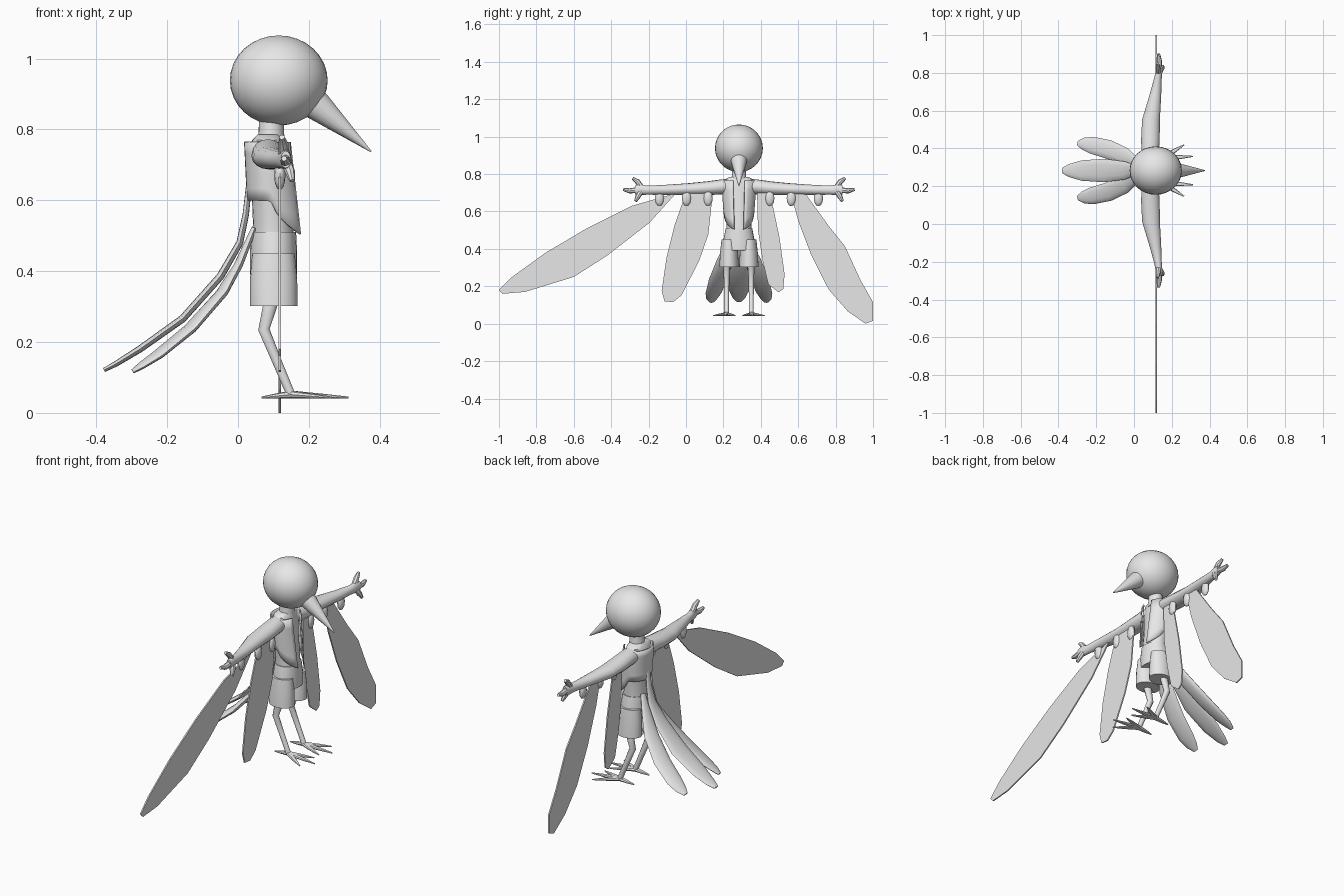
import bpy, bmesh, math
from mathutils import Vector

cube = bpy.data.objects.get("Cube")
if cube:
    bpy.data.objects.remove(cube, do_unlink=True)

grey = bpy.data.materials.new("plain grey")
grey.use_nodes = True
grey.diffuse_color = (0.8, 0.8, 0.8, 1)
grey.node_tree.nodes["Principled BSDF"].inputs["Base Color"].default_value = (0.8, 0.8, 0.8, 1)

MID = 0.283  # y of the body's own mirror plane
X, Y, Z = Vector((1, 0, 0)), Vector((0, 1, 0)), Vector((0, 0, 1))


def finish(name, bm, smooth=True):
    bmesh.ops.recalc_face_normals(bm, faces=bm.faces[:])
    mesh = bpy.data.meshes.new(name)
    bm.to_mesh(mesh)
    bm.free()
    mesh.materials.append(grey)
    obj = bpy.data.objects.new(name, mesh)
    bpy.context.collection.objects.link(obj)
    if smooth:
        bpy.ops.object.select_all(action="DESELECT")
        obj.select_set(True)
        bpy.context.view_layer.objects.active = obj
        bpy.ops.object.shade_smooth_by_angle(angle=math.radians(40))
    return obj


def loft(name, rings, sides=16):
    """Skin elliptical rings given as (centre, half axis, half axis)."""
    bm = bmesh.new()
    loops = []
    for c, a, b in rings:
        turns = [math.tau * i / sides for i in range(sides)]
        loops.append([bm.verts.new(c + a * math.cos(t) + b * math.sin(t)) for t in turns])
    for low, high in zip(loops, loops[1:]):
        for i in range(sides):
            j = (i + 1) % sides
            bm.faces.new((low[i], low[j], high[j], high[i]))
    bm.faces.new(loops[0][::-1])
    bm.faces.new(loops[-1])
    return finish(name, bm)


def sweep(name, path, radii, side, sides=8):
    """Tube along a path; radii are (along the side vector, across it)."""
    pts = [Vector(p) for p in path]
    rings = []
    for i, p in enumerate(pts):
        t = (pts[min(i + 1, len(pts) - 1)] - pts[max(i - 1, 0)]).normalized()
        a = (side - t * side.dot(t)).normalized()
        rings.append((p, a * radii[i][0], t.cross(a) * radii[i][1]))
    return loft(name, rings, sides)


def upright(name, levels, y=MID, sides=24):
    """Stack of level rings given as (z, back x, front x, half width)."""
    return loft(name, [(Vector(((b + f) / 2, y, z)), X * (f - b) / 2, Y * w)
                       for z, b, f, w in levels], sides)


def ball(name, centre, size, segs=32):
    bm = bmesh.new()
    bmesh.ops.create_uvsphere(bm, u_segments=segs, v_segments=segs // 2, radius=1)
    for v in bm.verts:
        v.co = Vector(centre) + Vector([v.co[k] * size[k] for k in range(3)])
    return finish(name, bm)


def plate(name, outline, x=0.118, thick=0.007):
    """Flat feather in the y-z plane."""
    bm = bmesh.new()
    face = bm.faces.new([bm.verts.new((x - thick / 2, y, z)) for y, z in outline])
    made = bmesh.ops.extrude_face_region(bm, geom=[face])["geom"]
    for v in made:
        if isinstance(v, bmesh.types.BMVert):
            v.co.x += thick
    return finish(name, bm, False)


# Head, beak and neck
ball("head", (0.115, MID, 0.938), (0.138, 0.128, 0.127))
sweep("beak", [(0.19, MID, 0.894), (0.225, MID, 0.865), (0.376, MID, 0.737)],
      [(0.046, 0.046), (0.042, 0.042), (0.002, 0.002)], Y, 16)
upright("neck", [(0.75, 0.05, 0.135, 0.045), (0.79, 0.058, 0.13, 0.038), (0.85, 0.06, 0.13, 0.037)])

# Torso and shorts
upright("torso", [(0.47, 0.04, 0.16, 0.068), (0.54, 0.042, 0.155, 0.066), (0.64, 0.038, 0.14, 0.078),
                  (0.73, 0.034, 0.135, 0.086), (0.77, 0.04, 0.13, 0.078), (0.785, 0.055, 0.12, 0.05)])
upright("shorts_hips", [(0.39, 0.034, 0.167, 0.088), (0.45, 0.034, 0.167, 0.083),
                        (0.51, 0.036, 0.164, 0.071)])


# Open vest: short at the back, with long points at the front
def vest():
    bm = bmesh.new()
    rows, steps = 5, 28
    grid = []
    for i in range(steps + 1):
        t = 0.35 + (math.tau - 0.7) * i / steps
        front = max(0, math.cos(t))
        hem = 0.6 - 0.1 * front ** 0.7
        column = []
        for r in range(rows + 1):
            f = r / rows
            z = hem + (0.765 - hem) * f
            reach = 0.068 + 0.024 * front * (1 - f)
            width = 0.076 + 0.014 * min(1, (z - 0.5) / 0.2)
            column.append(bm.verts.new((0.093 + reach * math.cos(t) - 0.008 * f,
                                        MID + width * math.sin(t), z)))
        grid.append(column)
    for a, b in zip(grid, grid[1:]):
        for r in range(rows):
            bm.faces.new((a[r], b[r], b[r + 1], a[r + 1]))
    obj = finish("vest", bm)
    shell = obj.modifiers.new("thickness", "SOLIDIFY")
    shell.thickness = 0.006


vest()

# Paired parts
for s, label in ((1, "left"), (-1, "right")):
    def at(x, d, z, s=s):
        return Vector((x, MID + s * d, z))

    upright(label + "_shorts_leg", [(0.302, 0.034, 0.168, 0.052), (0.38, 0.034, 0.167, 0.048),
                                    (0.45, 0.04, 0.16, 0.04)], MID + s * 0.053)

    # Arm widening at the sleeve, then narrowing to a flat palm
    arm = [(0.03, 0.085, 0.04, 0.735, 0.04), (0.09, 0.085, 0.046, 0.732, 0.04),
           (0.17, 0.087, 0.049, 0.724, 0.037), (0.27, 0.09, 0.047, 0.719, 0.032),
           (0.4, 0.113, 0.031, 0.715, 0.027), (0.49, 0.127, 0.02, 0.714, 0.024),
           (0.53, 0.133, 0.018, 0.716, 0.03), (0.555, 0.135, 0.014, 0.715, 0.024)]
    loft(label + "_arm", [(at(x, d, z), X * rx, Z * rz) for d, x, rx, z, rz in arm])

    fingers = {"thumb": [(0.13, 0.52, 0.728), (0.128, 0.543, 0.76), (0.124, 0.568, 0.778)],
               "middle_finger": [(0.134, 0.54, 0.715), (0.133, 0.585, 0.71), (0.13, 0.618, 0.718)],
               "lower_finger": [(0.137, 0.525, 0.705), (0.147, 0.54, 0.68), (0.153, 0.553, 0.655)]}
    for part, path in fingers.items():
        sweep(label + "_" + part, [at(*p) for p in path],
              [(0.015, 0.015), (0.014, 0.014), (0.008, 0.008)], X)

    # Small rounded feather stubs below the arm
    for n, d in enumerate((0.165, 0.28, 0.425)):
        ball(f"{label}_stub_{n}", at(0.118, d, 0.67), (0.016, 0.025, 0.042), 12)

    # Leg with a backward knee
    sweep(label + "_leg", [at(0.098, 0.065, 0.36), at(0.09, 0.065, 0.3), at(0.073, 0.066, 0.235),
                           at(0.11, 0.066, 0.145), at(0.15, 0.066, 0.05)],
          [(0.018, 0.024), (0.018, 0.021), (0.015, 0.017), (0.013, 0.014), (0.013, 0.013)], Y, 10)

    # Four toes
    for part, x, d in (("back", 0.066, 0.066), ("inner", 0.27, 0.02),
                       ("middle", 0.312, 0.075), ("outer", 0.265, 0.136)):
        start = at(0.15, 0.066, 0.052)
        tip = at(x, d, 0.043)
        sweep(f"{label}_{part}_toe", [start, start.lerp(tip, 0.55), tip],
              [(0.014, 0.011), (0.011, 0.007), (0.003, 0.003)], Z.cross(tip - start))

    # Outer tail feather
    sweep(label + "_tail_feather",
          [at(0.045, 0.02, 0.52), at(0.0, 0.045, 0.415), at(-0.046, 0.075, 0.338), at(-0.135, 0.112, 0.238),
           at(-0.225, 0.135, 0.165), at(-0.27, 0.143, 0.135), at(-0.297, 0.144, 0.117)],
          [(0.014, 0.008), (0.034, 0.012), (0.045, 0.014), (0.05, 0.014),
           (0.045, 0.012), (0.032, 0.009), (0.014, 0.006)],
          Vector((0, 1, -0.25 * s)), 12)

# Central tail feather running down from the back
sweep("middle_tail_feather",
      [(0.035, MID, 0.68), (0.022, MID, 0.56), (0.005, MID, 0.48), (-0.05, MID, 0.385),
       (-0.156, MID, 0.266), (-0.277, MID, 0.18), (-0.345, MID, 0.138), (-0.378, MID, 0.121)],
      [(0.014, 0.008), (0.02, 0.009), (0.03, 0.01), (0.048, 0.011),
       (0.062, 0.011), (0.054, 0.01), (0.034, 0.008), (0.016, 0.006)], Y, 12)

# Four flat wing feathers hanging from the arms
plate("right_outer_wing_feather", [
    (-0.08, 0.69), (-0.29, 0.63), (-0.53, 0.51), (-0.75, 0.38), (-0.93, 0.25), (-1, 0.18),
    (-0.98, 0.16), (-0.86, 0.17), (-0.6, 0.25), (-0.42, 0.365), (-0.195, 0.54), (-0.06, 0.69)])
plate("right_inner_wing_feather", [
    (0.0, 0.7), (0.143, 0.7), (0.12, 0.48), (0.07, 0.335), (-0.024, 0.152), (-0.07, 0.115),
    (-0.115, 0.12), (-0.13, 0.175), (-0.104, 0.355), (-0.06, 0.53)])
plate("left_inner_wing_feather", [
    (0.38, 0.7), (0.44, 0.7), (0.463, 0.635), (0.5, 0.46), (0.527, 0.265), (0.52, 0.185),
    (0.495, 0.168), (0.44, 0.21), (0.41, 0.335), (0.385, 0.5)])
plate("left_outer_wing_feather", [
    (0.56, 0.7), (0.635, 0.7), (0.76, 0.527), (0.85, 0.414), (0.933, 0.233), (1, 0.115), (1, 0.015),
    (0.96, 0), (0.864, 0.067), (0.762, 0.184), (0.67, 0.366), (0.6, 0.55)])
